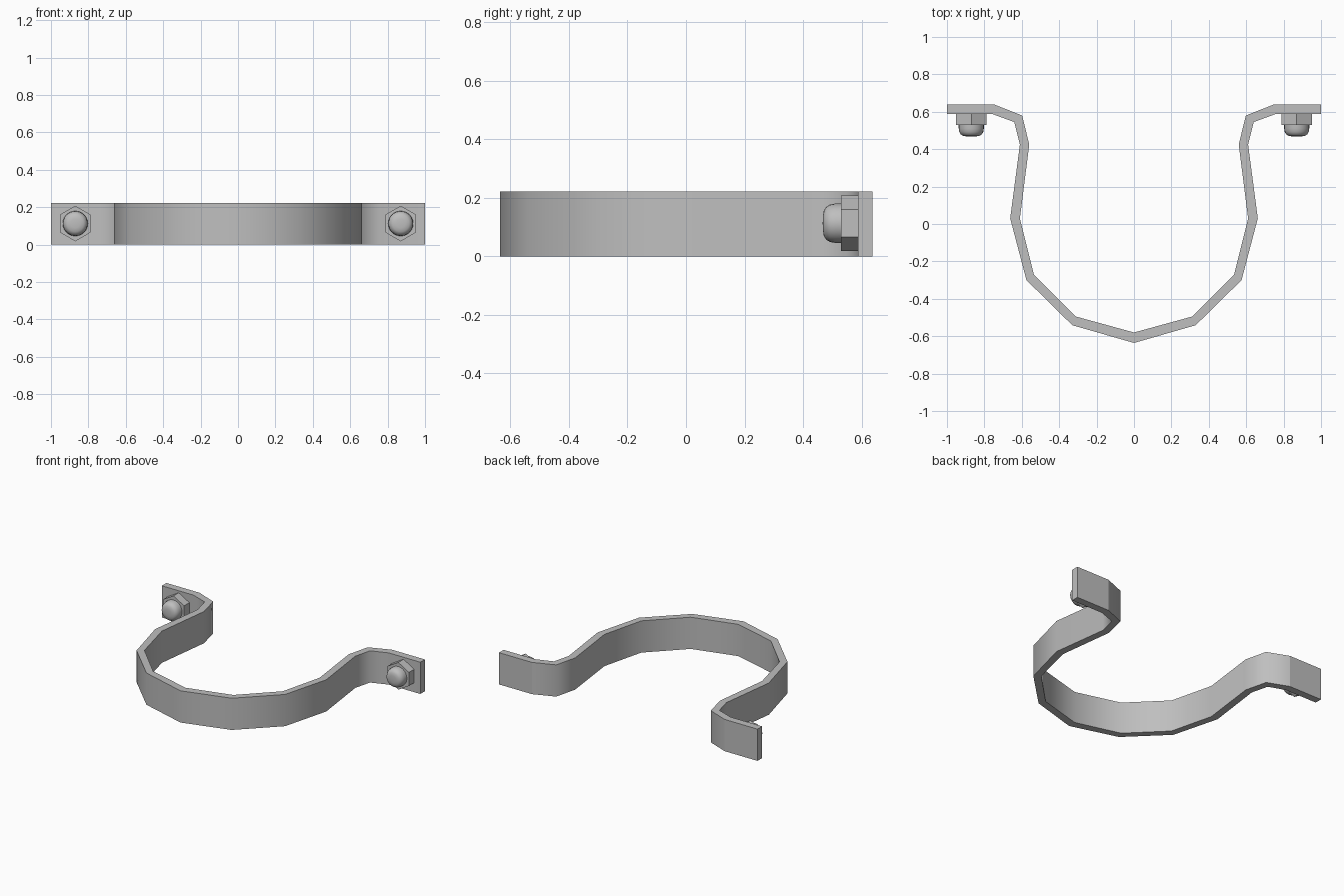
import bpy, bmesh, math
from mathutils import Matrix

cube = bpy.data.objects.get("Cube")
if cube:
    bpy.data.objects.remove(cube, do_unlink=True)

HEIGHT = 0.222
BOLT_X, BOLT_Z = 0.87, 0.113
FLANGE_FRONT = 0.587

steel = bpy.data.materials.new("grey steel")
steel.use_nodes = True
GREY = (0.52, 0.52, 0.52, 1)
steel.diffuse_color = GREY
steel.node_tree.nodes["Principled BSDF"].inputs["Base Color"].default_value = GREY


def finish(name, bm, angle):
    bmesh.ops.recalc_face_normals(bm, faces=bm.faces)
    mesh = bpy.data.meshes.new(name)
    bm.to_mesh(mesh)
    bm.free()
    obj = bpy.data.objects.new(name, mesh)
    bpy.context.collection.objects.link(obj)
    mesh.materials.append(steel)
    bpy.ops.object.select_all(action='DESELECT')
    obj.select_set(True)
    bpy.context.view_layer.objects.active = obj
    bpy.ops.object.shade_smooth_by_angle(angle=math.radians(angle))
    return obj


# Bent strap: half outlines from the middle to the flange end, then mirrored
outer = [(0, -0.636), (0.33, -0.541), (0.575, -0.3), (0.662, 0.03),
         (0.61, 0.425), (0.64, 0.545), (0.755, FLANGE_FRONT), (1, FLANGE_FRONT)]
inner = [(0, -0.58), (0.31, -0.495), (0.535, -0.27), (0.61, 0.03),
         (0.56, 0.425), (0.598, 0.58), (0.745, 0.638), (1, 0.638)]


def mirrored(half):
    return [(-x, y) for x, y in reversed(half[1:])] + half


bm = bmesh.new()
rings = []
for (ox, oy), (ix, iy) in zip(mirrored(outer), mirrored(inner)):
    rings.append([bm.verts.new(p) for p in
                  ((ox, oy, 0), (ox, oy, HEIGHT), (ix, iy, HEIGHT), (ix, iy, 0))])
for a, b in zip(rings, rings[1:]):
    for k in range(4):
        n = (k + 1) % 4
        bm.faces.new((a[k], a[n], b[n], b[k]))
bm.faces.new(rings[0])
bm.faces.new(rings[-1])
strap = finish("strap", bm, 60)

# Crisp fold line on the back of each flange
for edge in strap.data.edges:
    a, b = (strap.data.vertices[i].co for i in edge.vertices)
    if abs(a.x - b.x) < 0.001 and abs(abs(a.x) - 0.745) < 0.001 and a.y > 0.6 and b.y > 0.6:
        edge.use_edge_sharp = True


# Hexagonal nut and rounded bolt end on each flange
def hex_nut(name, x):
    bm = bmesh.new()
    bmesh.ops.create_cone(bm, cap_ends=True, segments=6, radius1=0.095,
                          radius2=0.095, depth=0.06)
    bmesh.ops.rotate(bm, verts=bm.verts, matrix=Matrix.Rotation(math.pi / 6, 3, 'Z'))
    if max(v.co.y for v in bm.verts) < 0.09:
        bmesh.ops.rotate(bm, verts=bm.verts, matrix=Matrix.Rotation(math.pi / 6, 3, 'Z'))
    bmesh.ops.rotate(bm, verts=bm.verts, matrix=Matrix.Rotation(math.pi / 2, 3, 'X'))
    bmesh.ops.translate(bm, verts=bm.verts, vec=(x, FLANGE_FRONT - 0.028, BOLT_Z))
    finish(name, bm, 30)


def bolt_end(name, x):
    profile = [(0.067, 0.535), (0.067, 0.51), (0.064, 0.492),
               (0.056, 0.479), (0.044, 0.471), (0.024, 0.468), (0, 0.467)]
    bm = bmesh.new()
    verts = [bm.verts.new((x + r, y, BOLT_Z)) for r, y in profile]
    edges = [bm.edges.new(pair) for pair in zip(verts, verts[1:])]
    bmesh.ops.spin(bm, geom=verts + edges, cent=(x, 0, BOLT_Z), axis=(0, 1, 0),
                   angle=math.tau, steps=24)
    bmesh.ops.remove_doubles(bm, verts=bm.verts, dist=0.0005)
    finish(name, bm, 50)


for side, sign in (("left", 1), ("right", -1)):
    hex_nut(side + "_nut", sign * BOLT_X)
    bolt_end(side + "_bolt_end", sign * BOLT_X)
